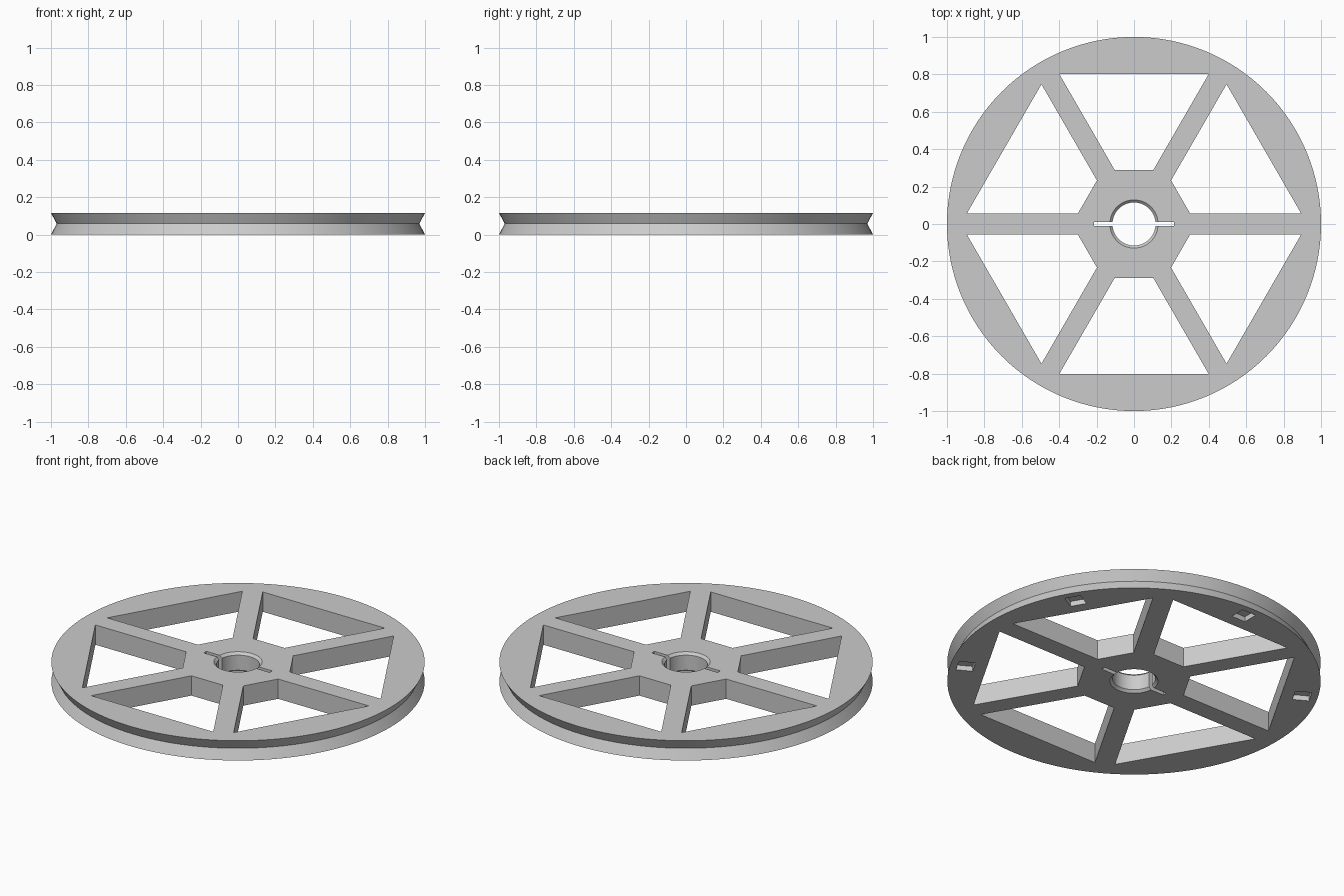
import bpy
import bmesh
from math import radians, sqrt, tau
from mathutils import Matrix, Vector

cube = bpy.data.objects.get("Cube")
if cube:
    bpy.data.objects.remove(cube, do_unlink=True)

HEIGHT = 0.117
SEGMENTS = 128
SPOKE_HALF = 0.055
WINDOW_IN, WINDOW_OUT = 0.288, 0.802

grey = bpy.data.materials.new("plain_grey")
grey.use_nodes = True
grey.diffuse_color = (0.6, 0.6, 0.6, 1)
grey.node_tree.nodes["Principled BSDF"].inputs["Base Color"].default_value = grey.diffuse_color


def add_object(name, bm):
    bmesh.ops.recalc_face_normals(bm, faces=bm.faces[:])
    mesh = bpy.data.meshes.new(name)
    bm.to_mesh(mesh)
    bm.free()
    obj = bpy.data.objects.new(name, mesh)
    bpy.context.collection.objects.link(obj)
    mesh.materials.append(grey)
    return obj


def prism(bm, outline, bottom, top, angle=0.0):
    """Extrude a flat outline upwards, turned about the axle."""
    turn = Matrix.Rotation(radians(angle), 3, "Z")
    rings = [[bm.verts.new(turn @ Vector((x, y, z))) for x, y in outline]
             for z in (bottom, top)]
    bm.faces.new(rings[0])
    bm.faces.new(rings[1])
    n = len(outline)
    for i in range(n):
        j = (i + 1) % n
        bm.faces.new((rings[0][i], rings[0][j], rings[1][j], rings[1][i]))


def box_outline(x0, x1, half_y):
    return [(x0, -half_y), (x1, -half_y), (x1, half_y), (x0, half_y)]


# Wheel body: V-grooved rim and chamfered bore, turned from one profile
profile = [(1, 0), (0.97, HEIGHT / 2), (1, HEIGHT), (0.129, HEIGHT),
           (0.115, HEIGHT - 0.014), (0.115, 0.014), (0.129, 0)]
bm = bmesh.new()
rings = []
for s in range(SEGMENTS):
    turn = Matrix.Rotation(tau * s / SEGMENTS, 3, "Z")
    rings.append([bm.verts.new(turn @ Vector((r, 0, z))) for r, z in profile])
for s in range(SEGMENTS):
    a, b = rings[s], rings[(s + 1) % SEGMENTS]
    for i in range(len(profile)):
        j = (i + 1) % len(profile)
        bm.faces.new((a[i], b[i], b[j], a[j]))
wheel = add_object("grooved_wheel", bm)

# Cutter: windows between the spokes, slot across the bore, underside pockets
bm = bmesh.new()


def window_half(x):
    return (x - 2 * SPOKE_HALF) / sqrt(3)


window = [(WINDOW_IN, -window_half(WINDOW_IN)), (WINDOW_OUT, -window_half(WINDOW_OUT)),
          (WINDOW_OUT, window_half(WINDOW_OUT)), (WINDOW_IN, window_half(WINDOW_IN))]
for k in range(6):
    prism(bm, window, -0.1, HEIGHT + 0.1, 30 + 60 * k)
prism(bm, box_outline(-0.215, 0.215, 0.012), -0.1, HEIGHT + 0.1)
for k in range(-1, 3):
    prism(bm, box_outline(0.87, 0.96, 0.045), -0.1, 0.03, 30 + 60 * k)
cutter = add_object("opening_cutter", bm)
cutter.hide_render = True

# Cut the openings, then discard the cutter
cut = wheel.modifiers.new("openings", "BOOLEAN")
cut.operation = "DIFFERENCE"
cut.solver = "EXACT"
cut.object = cutter
bpy.ops.object.select_all(action="DESELECT")
wheel.select_set(True)
bpy.context.view_layer.objects.active = wheel
bpy.ops.object.modifier_apply(modifier=cut.name)
bpy.data.objects.remove(cutter, do_unlink=True)

bpy.ops.object.shade_smooth_by_angle(angle=radians(20))
